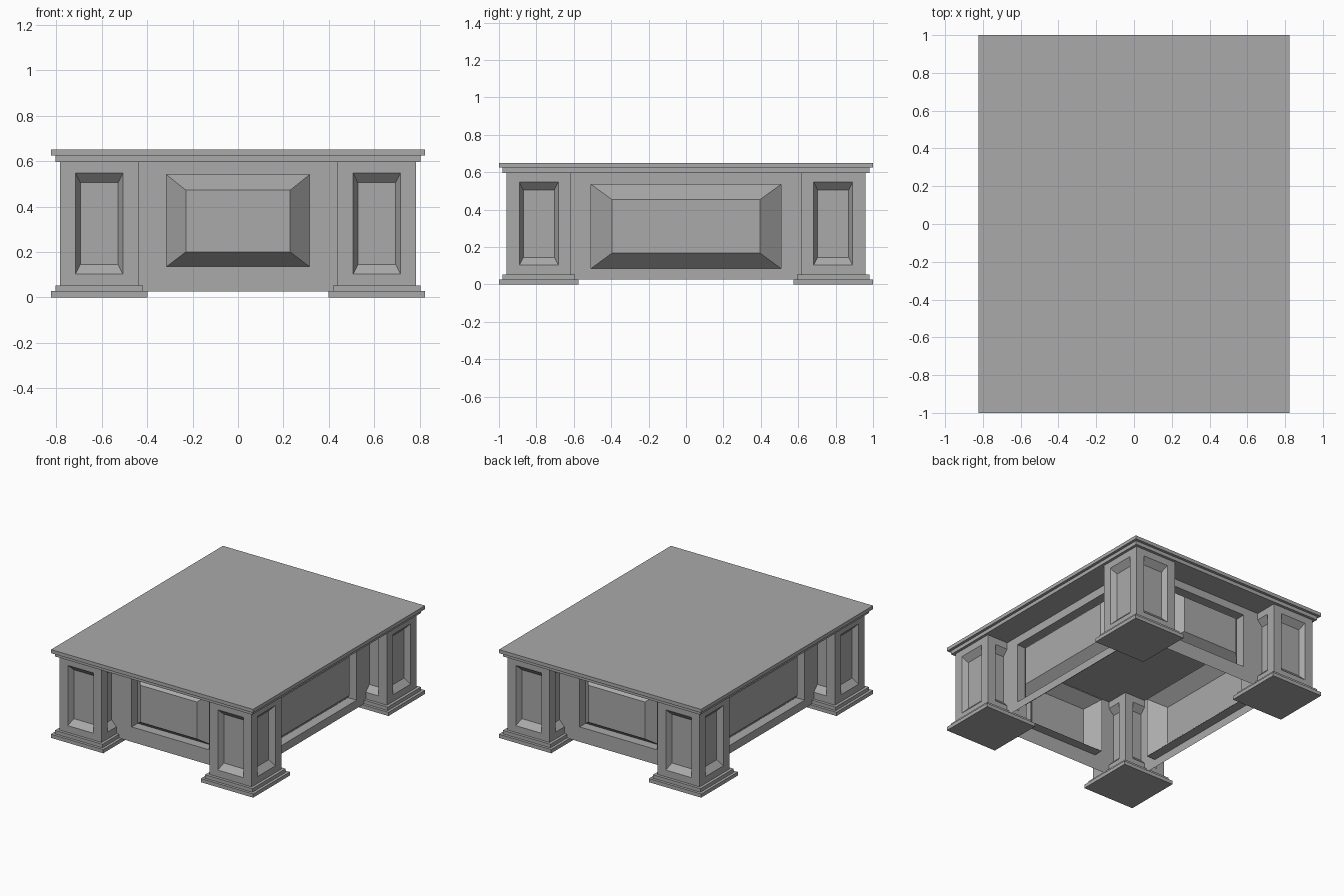
import bpy, bmesh, math
from mathutils import Matrix, Vector

if "Cube" in bpy.data.objects:
    bpy.data.objects.remove(bpy.data.objects["Cube"])

grey = bpy.data.materials.new("plain grey")
grey.diffuse_color = (0.4, 0.4, 0.4, 1)
grey.use_nodes = True
grey.node_tree.nodes["Principled BSDF"].inputs["Base Color"].default_value = grey.diffuse_color


def finish(name, bm):
    bmesh.ops.remove_doubles(bm, verts=bm.verts, dist=1e-5)
    mesh = bpy.data.meshes.new(name)
    bm.to_mesh(mesh)
    bm.free()
    mesh.materials.append(grey)
    obj = bpy.data.objects.new(name, mesh)
    bpy.context.collection.objects.link(obj)
    return obj


def box(bm, cx, cy, hx, hy, z0, z1):
    m = Matrix.Translation((cx, cy, (z0 + z1) / 2)) @ Matrix.Diagonal((2 * hx, 2 * hy, z1 - z0, 1))
    bmesh.ops.create_cube(bm, size=1, matrix=m)


def panelled_face(bm, cx, cy, turn, dist, rects):
    """Wall facing -y, turned in quarter turns, made of nested rectangles.
    rects: (half width, z0, z1, height above the wall plane)."""
    m = Matrix.Translation((cx, cy, 0)) @ Matrix.Rotation(turn * math.pi / 2, 4, 'Z')
    rings = [[bm.verts.new(m @ Vector((u, -dist - out, z)))
              for u, z in ((-h, z0), (h, z0), (h, z1), (-h, z1))]
             for h, z0, z1, out in rects]
    for a, b in zip(rings, rings[1:]):
        for i in range(4):
            j = (i + 1) % 4
            bm.faces.new((a[i], a[j], b[j], b[i]))
    bm.faces.new(rings[-1])


LX, LY = 0.611, 0.787   # leg centres

# Stepped table top
bm = bmesh.new()
box(bm, 0, 0, 0.823, 1.0, 0.624, 0.65)
box(bm, 0, 0, 0.803, 0.98, 0.597, 0.624)
finish("table_top", bm)

# Legs with four sunken panels, each on a stepped plinth
leg_rects = ((0.172, 0.053, 0.597, 0), (0.104, 0.103, 0.547, 0), (0.083, 0.145, 0.505, -0.04))
for sx, side in ((-1, "left"), (1, "right")):
    for sy, end in ((-1, "front"), (1, "back")):
        bm = bmesh.new()
        for turn in range(4):
            panelled_face(bm, sx * LX, sy * LY, turn, 0.172, leg_rects)
        finish(f"{end}_{side}_leg", bm)
        bm = bmesh.new()
        box(bm, sx * LX, sy * LY, 0.213, 0.213, 0, 0.027)
        box(bm, sx * LX, sy * LY, 0.193, 0.193, 0.027, 0.053)
        finish(f"{end}_{side}_plinth", bm)

# Thin aprons between the legs: straight-sided recess, then a raised panel
W, D = 0.07, 0.09
end_rects = ((0.48, 0.025, 0.597, 0), (0.315, 0.135, 0.54, 0),
             (0.315, 0.135, 0.54, -W), (0.23, 0.20, 0.472, D - W))
side_rects = ((0.655, 0.025, 0.597, 0), (0.508, 0.085, 0.535, 0),
              (0.508, 0.085, 0.535, -W), (0.395, 0.168, 0.453, D - W))
for name, turn, dist, rects in (("front_apron", 0, LY, end_rects),
                                ("right_apron", 1, LX, side_rects),
                                ("back_apron", 2, LY, end_rects),
                                ("left_apron", 3, LX, side_rects)):
    bm = bmesh.new()
    panelled_face(bm, 0, 0, turn, dist, rects)
    finish(name, bm)
